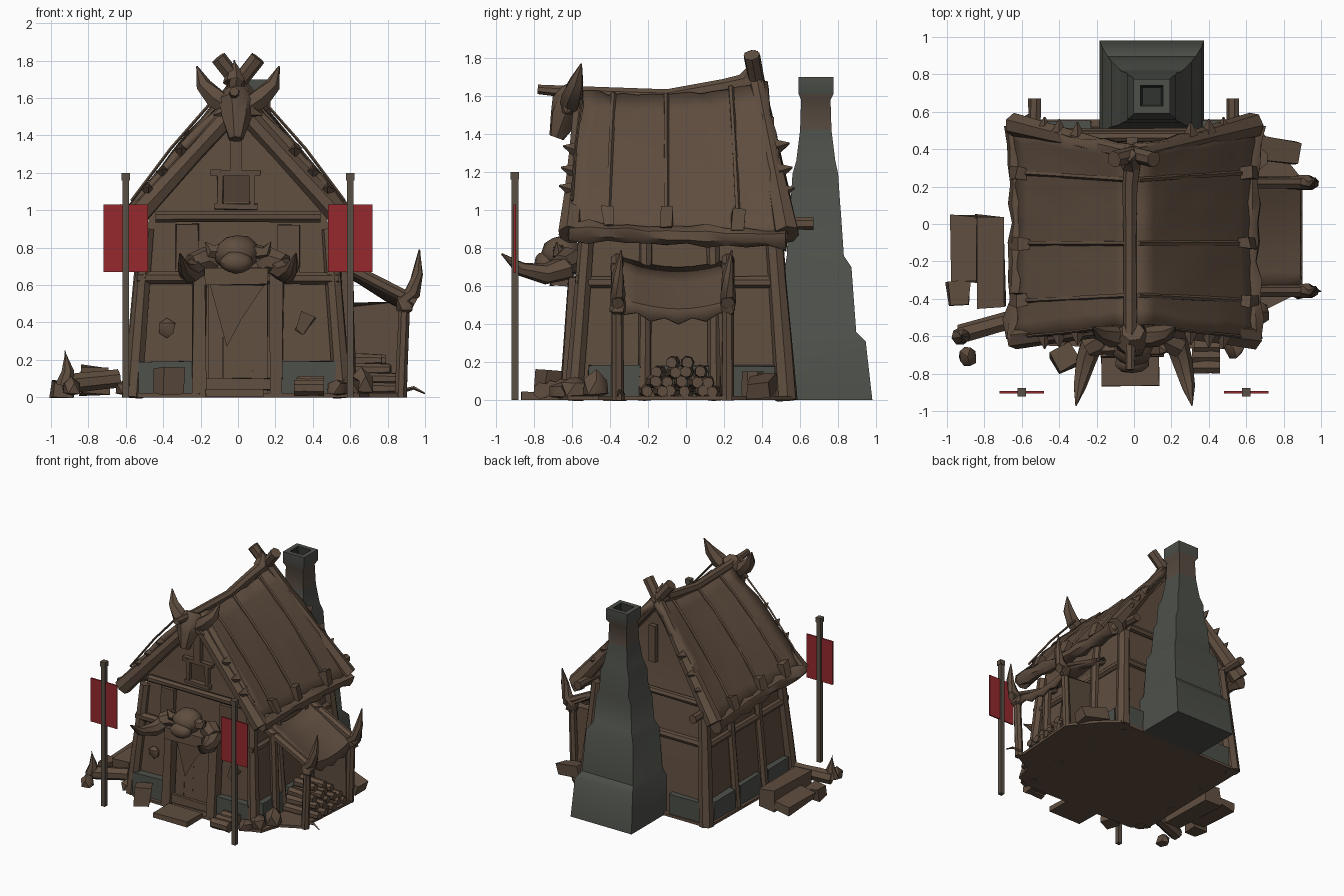
import bpy, bmesh, math, random
from mathutils import Vector, Euler

random.seed(4)
cube = bpy.data.objects.get("Cube")
if cube:
    bpy.data.objects.remove(cube, do_unlink=True)


def material(name, rgb):
    m = bpy.data.materials.new(name)
    m.use_nodes = True
    m.diffuse_color = (*rgb, 1)
    m.node_tree.nodes["Principled BSDF"].inputs["Base Color"].default_value = (*rgb, 1)
    return m


WOOD = material("brown wood", (0.115, 0.075, 0.05))
DARK = material("dark recess", (0.08, 0.051, 0.034))
STONE = material("grey stone", (0.075, 0.08, 0.068))
SOOT = material("sooty stone", (0.03, 0.033, 0.03))
BRICK = material("brown chimney collar", (0.095, 0.07, 0.052))
POLE = material("pole wood", (0.1, 0.078, 0.058))
RED = material("red cloth", (0.3, 0.022, 0.026))
built = []


def finish(name, bm, *mats):
    bmesh.ops.recalc_face_normals(bm, faces=bm.faces)
    me = bpy.data.meshes.new(name)
    bm.to_mesh(me)
    bm.free()
    for m in mats:
        me.materials.append(m)
    ob = bpy.data.objects.new(name, me)
    bpy.context.collection.objects.link(ob)
    built.append(ob)
    return ob


def box(name, loc, size, mat=WOOD, rot=(0, 0, 0), rough=0.0):
    bm = bmesh.new()
    bmesh.ops.create_cube(bm, size=1)
    turn = Euler(rot).to_matrix()
    for v in bm.verts:
        co = Vector(a * b for a, b in zip(v.co, size))
        co += Vector(random.uniform(-rough, rough) for _ in range(3))
        v.co = turn @ co + Vector(loc)
    return finish(name, bm, mat)


def loft(bm, rings):
    """Skin closed rings of points and cap both ends."""
    rows = [[bm.verts.new(p) for p in ring] for ring in rings]
    n = len(rows[0])
    for a, b in zip(rows, rows[1:]):
        for i in range(n):
            bm.faces.new((a[i], a[(i + 1) % n], b[(i + 1) % n], b[i]))
    bm.faces.new(rows[0])
    bm.faces.new(rows[-1])


def tube(name, pts, radii, mat=WOOD, sides=7, rough=0.06):
    """Log, rope or horn along a path with changing radius."""
    pts = [Vector(p) for p in pts]
    rings = []
    for i, p in enumerate(pts):
        q = (pts[min(i + 1, len(pts) - 1)] - pts[max(i - 1, 0)]).to_track_quat('Z', 'Y')
        ring = []
        for k in range(sides):
            a = math.tau * k / sides
            r = radii[i] * random.uniform(1 - rough, 1 + rough)
            ring.append(p + q @ Vector((r * math.cos(a), r * math.sin(a), 0)))
        rings.append(ring)
    bm = bmesh.new()
    loft(bm, rings)
    return finish(name, bm, mat)


def log(name, a, b, r, r2=None):
    a, b = Vector(a), Vector(b)
    r2 = r2 or r
    return tube(name, [a, a.lerp(b, .35), a.lerp(b, .7), b], [r, r * .94, (r + r2) * .48, r2])


def rock(name, loc, size, rough=0.16, detail=1):
    bm = bmesh.new()
    bmesh.ops.create_icosphere(bm, subdivisions=detail, radius=1)
    for v in bm.verts:
        k = random.uniform(1 - rough, 1 + rough)
        v.co = Vector(c + k * a * b for a, b, c in zip(v.co, size, loc))
        v.co.z = max(v.co.z, 0.01)
    return finish(name, bm, WOOD)


# House body: tapering walls running up into gables
bm = bmesh.new()
rings = []
for y0, y1, x, z in ((-.57, .52, .55, .01), (-.51, .46, .49, .85), (-.49, .42, .47, 1.02), (-.47, .4, .01, 1.58)):
    rings.append([(-x, y0, z), (x, y0, z), (x, y1, z), (-x, y1, z)])
loft(bm, rings)
finish("house_walls", bm, WOOD)

# Trodden ground slab reaching under the shed
outline = ((-.62, -.58), (-.5, -.65), (.5, -.67), (.65, -.62), (.7, -.46), (.86, -.38), (.9, .24), (.74, .44), (.6, .56), (-.6, .56))
bm = bmesh.new()
loft(bm, [[(x, y, z) for x, y in outline] for z in (0, .022)])
finish("ground_slab", bm, WOOD)

# Stone footing on each wall between the posts
for s in (-1, 1):
    box("front_footing", (s * .38, -.58, .1), (.3, .08, .18), STONE, rough=.006)
    box("back_footing", (s * .38, .52, .1), (.3, .06, .18), STONE, rough=.006)
    for y in (-.38, -.02, .33):
        box("side_footing", (s * .555, y, .098), (.06, .27, .17), STONE, rough=.006)

# Sagging roof sheets on both slopes


def roof_point(s, u, y):
    """Point on the slope: u from ridge to eave, y as a share of the length."""
    front, back = -.54 - .08 * u, .43 + .1 * u
    yy = front + (back - front) * y
    sag = .05 * (2 * y - .9) ** 2 * (1 - u) + (.04 * y - .04) * (1 - u) - .04 * u * y
    x = .01 + .62 * u + .03 * u * (2 * y - 1) ** 2
    return Vector((s * x, yy, 1.61 - .74 * u + .04 * math.sin(math.pi * u) + sag))


for s in (-1, 1):
    bm = bmesh.new()
    nu, nv = 8, 14
    grid = [[bm.verts.new(roof_point(s, i / nu, j / nv) +
             Vector((0, random.uniform(-.012, .012), random.uniform(-.01, .01))))
             for j in range(nv + 1)] for i in range(nu + 1)]
    for i in range(nu):
        for j in range(nv):
            bm.faces.new((grid[i][j], grid[i + 1][j], grid[i + 1][j + 1], grid[i][j + 1]))
    roof = finish("roof_slope", bm, WOOD)
    mod = roof.modifiers.new("thickness", 'SOLIDIFY')
    mod.thickness, mod.offset = .05, 0
    # Ragged eave, seam ropes and pegs
    tube("eave_roll", [roof_point(s, .98, j / 11) for j in range(12)],
         [.044 + .014 * (j % 2) for j in range(12)], rough=.22)
    for y in (.18, .45, .78):
        tube("roof_seam", [roof_point(s, u, y + .06 * (1 - u) * (y - .45)) + Vector((s * .016, 0, .02))
                           for u in (0, .25, .5, .75, .92)], [.014] * 5, sides=5)
        box("seam_peg", roof_point(s, .93, y) + Vector((s * .02, 0, .04)), (.06, .06, .11), rot=(0, s * -.3, 0), rough=.012)
    for u in (.45, .6, .72):
        for y, d in ((0, -1), (1, 1)):
            p = roof_point(s, u, y)
            tube("thatch_spike", [p, p + Vector((0, d * .07, .02))], [.04, .004], sides=4)
    # Gable edge logs, crossing above the ridge at the back
    log("front_barge_log", (s * .02, -.54, 1.54), (s * .635, -.605, .87), .055, .068)
    log("back_barge_log", (-s * .105, .345, 1.815), (s * .635, .53, .87), .044, .07)
    log("purlin_end", (s * .53, .35, .93), (s * .53, .67, .93), .036)
    tube("edge_string", [(s * .14, -.55, 1.58), (s * .36, -.58, 1.33), (s * .57, -.6, 1.05)], [.008] * 3, sides=4)

    # Wall posts
    log("front_corner_post", (s * .56, -.59, 0), (s * .49, -.52, .9), .05, .042)
    log("back_corner_post", (s * .56, .53, 0), (s * .49, .46, .9), .058, .048)
    for y in (-.22, .15):
        log("side_post", (s * .57, y, 0), (s * .49, y * .95, .9), .036)
    log("side_rail", (s * .51, -.52, .62), (s * .51, .47, .62), .032)
    box("door_post", (s * .205, -.6, .33), (.07, .08, .64), rot=(-.06, 0, 0), rough=.008)

ridge = [(-.02, -.78, 1.635), (-.02, -.5, 1.61), (-.02, -.1, 1.6), (-.02, .2, 1.65), (0, .4, 1.69)]
tube("ridge_log", ridge, [.025, .038, .036, .042, .05])
tube("ridge_spike", [(-.02, .33, 1.68), (-.02, .36, 1.75), (-.02, .335, 1.8)], [.06, .04, .006])

# Cross beams on the gables
for y, side in ((-.55, "front"), (.48, "back")):
    log(side + "_lower_beam", (-.54, y, .64), (.54, y, .635), .034)
    log(side + "_upper_beam", (-.44, y * .97, .965), (.44, y * .97, .965), .03)
    box(side + "_king_post", (-.01, y * .92, 1.34), (.06, .04, .3))

# Gable window
box("gable_window_recess", (-.01, -.493, 1.12), (.15, .008, .15), DARK)
for s in (-1, 1):
    box("window_side", (-.01 + s * .085, -.5, 1.11), (.03, .05, .19), rough=.004)
    box("window_rail", (-.01, -.5, 1.11 + s * .09), (.25 + s * .02, .05, .03), rough=.004)

# Door with boards, hanging hide, lintel and step
for i in range(4):
    box("door_board", (-.12 + i * .08, -.565, .31), (.078, .04, .59), rot=(-.07, 0, 0), rough=.003)
box("door_sill", (0, -.6, .07), (.36, .05, .06), rough=.006)
bm = bmesh.new()
bm.faces.new([bm.verts.new(p) for p in ((-.15, -.61, .6), (-.06, -.61, .27), (.02, -.61, .42), (.14, -.61, .6))])
finish("door_hide", bm, WOOD)
box("door_lintel", (-.01, -.65, .64), (.32, .12, .09), rough=.012)
box("door_step", (-.02, -.76, .022), (.31, .21, .04), rough=.004)
rock("left_wall_patch", (-.38, -.56, .37), (.05, .03, .06))
box("right_wall_patch", (.36, -.56, .4), (.07, .03, .1), rot=(0, .5, 0), rough=.015)
for s in (-1, 1):
    box("wall_stud", (s * .27, -.525, .79), (.12, .04, .27), rough=.004)

# Tusked skull over the door
rock("door_skull", (-.01, -.65, .77), (.12, .11, .1), .07, 2)
rock("skull_snout", (-.01, -.74, .72), (.09, .06, .06), .07, 2)
for s in (-1, 1):
    tube("skull_ear", [(s * .08, -.66, .78), (s * .15, -.67, .78), (s * .175, -.68, .83)], [.045, .035, .004], sides=5)
    tube("tusk_root", [(s * .12, -.6, .7), (s * .18, -.62, .73), (s * .25, -.66, .71)], [.05, .075, .06])
    tube("door_tusk", [(s * .22, -.62, .7), (s * .26, -.74, .665), (s * .29, -.87, .69), (s * .31, -.97, .77)],
         [.065, .055, .036, .004])

# Horned skull on the gable peak
tube("gable_skull", [(-.01, -.57, 1.64), (-.01, -.6, 1.58), (-.01, -.64, 1.49), (-.01, -.68, 1.38)],
     [.06, .1, .08, .04], rough=.12)
for s in (-1, 1):
    tube("gable_horn", [(s * .02, -.61, 1.53), (s * .12, -.6, 1.6), (s * .185, -.58, 1.67), (s * .22, -.55, 1.77)],
         [.05, .058, .042, .004], sides=6)
    tube("skull_cheek", [(s * .05, -.62, 1.54), (s * .13, -.63, 1.51)], [.05, .006], sides=5)

# Stepped stone chimney, coloured by height
bm = bmesh.new()
rings = []
for z, hx, y0, y1 in ((0, .28, .5, .98), (.31, .265, .5, .945), (.36, .235, .51, .895), (.7, .215, .52, .87),
                      (.76, .175, .53, .83), (.98, .16, .54, .815), (1.04, .135, .55, .81), (1.19, .13, .56, .8),
                      (1.26, .105, .58, .785), (1.42, .085, .6, .765), (1.58, .078, .605, .76),
                      (1.61, .097, .592, .775), (1.7, .097, .592, .775), (1.7, .06, .63, .74), (1.55, .05, .64, .73)):
    rings.append([(.095 + a * hx, y, z) for a, y in ((-1, y0), (1, y0), (1, y1), (-1, y1))])
loft(bm, rings)
for f in bm.faces:
    c = f.calc_center_median()
    inside = abs(c.x - .095) < .061 and abs(c.y - .685) < .06 and 1.5 < c.z < 1.69
    f.material_index = 2 if inside else 1 if 1.43 < c.z < 1.6 else 0
finish("chimney", bm, STONE, BRICK, SOOT)

# Side shed: sagging hide awning, posts and back hide
bm = bmesh.new()
rows = []
for x, z in ((.52, .75), (.66, .67), (.8, .58), (.89, .53), (.9, .45)):
    rows.append([bm.verts.new((x, -.33 + .0725 * j, z - .05 * math.sin(math.pi * j / 8)
                 + (.03 * (j % 2) if z < .5 else 0))) for j in range(9)])
for a, b in zip(rows, rows[1:]):
    for j in range(8):
        bm.faces.new((a[j], a[j + 1], b[j + 1], b[j]))
hide = finish("shed_awning", bm, WOOD)
hide.modifiers.new("thickness", 'SOLIDIFY').thickness = .02
for y in (-.36, .22):
    log("shed_post", (.87, y, 0), (.89, y, .55), .034, .03)
    log("shed_rafter", (.5, y, .74), (.95, y, .51), .035)
    tube("post_horn", [(.87, y, .51), (.935, y, .56), (.96, y, .66), (.97, y + .02, .79)], [.04, .042, .03, .004])
    log("post_brace", (.6, y, 0), (.58, y, .72), .035)
    rock("post_binding", (.89, y, .5), (.05, .05, .07))
box("shed_back_hide", (.73, .19, .26), (.28, .03, .48), rough=.02)

# Firewood stack
for row, count in enumerate((6, 5, 4, 2)):
    for i in range(count):
        y = -.03 + (i - (count - 1) / 2) * .072
        end = .88 - row * .035 + random.uniform(-.02, .02)
        z = .045 + row * .052 + random.uniform(-.006, .006)
        log("firewood", (.58, y, z), (end, y + random.uniform(-.02, .02), z), .038, .03)

# Boards, logs and boulders around the house
box("left_board_stack", (-.77, -.2, .09), (.15, .49, .15), rough=.012)
box("left_low_board", (-.91, -.13, .05), (.13, .35, .07), rot=(0, -.15, 0), rough=.012)
box("left_board_end", (-.94, -.37, .05), (.11, .12, .08), rough=.015)
log("left_fallen_log", (-.93, -.59, .07), (-.64, -.51, .1), .055, .05)
tube("left_spike", [(-.93, -.6, .06), (-.91, -.6, .14), (-.925, -.6, .25)], [.05, .035, .004])
box("right_block", (.76, .39, .075), (.22, .13, .09), rot=(0, .2, -.15), rough=.015)
log("right_stump", (.66, .35, .01), (.66, .35, .15), .06)
tube("right_twig", [(.86, -.33, .03), (.94, -.35, .05), (1, -.36, .02)], [.012, .01, .004], sides=4)
box("sack", (-.37, -.72, .085), (.12, .12, .14), rot=(0, 0, .6), rough=.015)
for x, y, r, h in ((-.89, -.71, .055, .11), (.58, -.58, .08, .13),
                   (.66, -.47, .075, .16), (.53, -.66, .06, .1), (-.6, -.58, .06, .1)):
    rock("boulder", (x, y, h * .45), (r, r, h * .55))
for i in range(3):
    log("front_cut_log", (.3 + i * .01, -.76 + i * .055, .05 + .01 * i), (.46, -.76 + i * .055, .05 + .01 * i), .045)

# Red banners on poles
for s in (-1, 1):
    box("banner_pole", (s * .6, -.9, .58), (.036, .036, 1.16), POLE)
    box("banner_cap", (s * .6, -.9, 1.18), (.046, .046, .04), POLE)
    box("banner_cloth", (s * .6, -.9, .85), (.24, .012, .36), RED)

# Smooth rounded pieces, keep hard edges
for ob in bpy.context.selected_objects:
    ob.select_set(False)
for ob in built:
    ob.select_set(True)
bpy.context.view_layer.objects.active = built[0]
bpy.ops.object.shade_smooth_by_angle(angle=math.radians(40))
